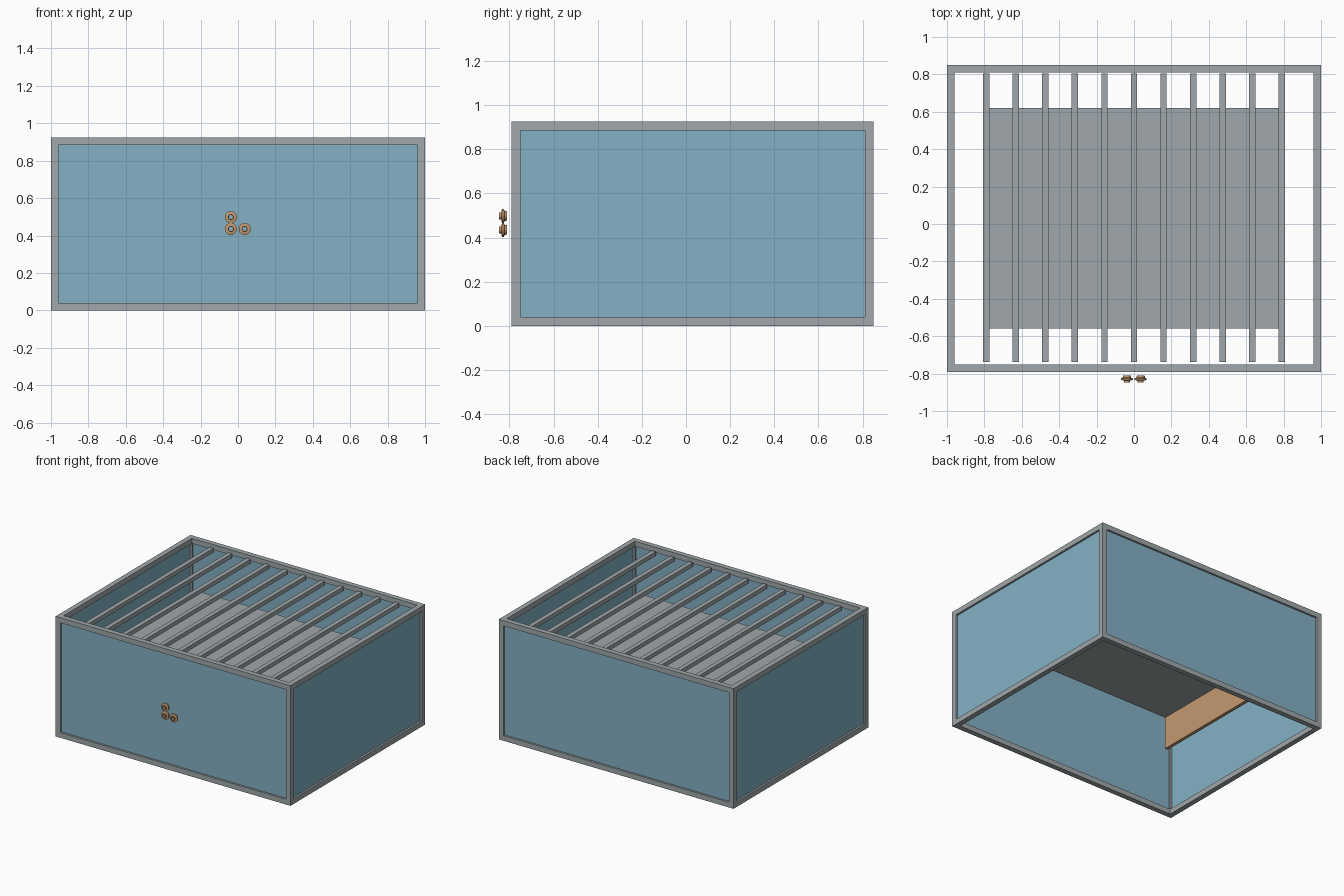
import bpy, bmesh, math

cube = bpy.data.objects.get("Cube")
if cube:
    bpy.data.objects.remove(cube, do_unlink=True)


def material(name, colour):
    m = bpy.data.materials.new(name)
    m.use_nodes = True
    m.diffuse_color = (*colour, 1)
    m.node_tree.nodes["Principled BSDF"].inputs["Base Color"].default_value = (*colour, 1)
    return m


GREY = material("warm grey", (0.35, 0.39, 0.405))
BLUE = material("dusty blue", (0.23, 0.44, 0.55))
TAN = material("copper tan", (0.55, 0.315, 0.16))


def finish(name, bm, mat):
    bmesh.ops.recalc_face_normals(bm, faces=bm.faces)
    mesh = bpy.data.meshes.new(name)
    bm.to_mesh(mesh)
    bm.free()
    mesh.materials.append(mat)
    ob = bpy.data.objects.new(name, mesh)
    bpy.context.scene.collection.objects.link(ob)
    return ob


def boxes(name, mat, spans):
    """One object made of boxes, each given as x, y and z ranges."""
    bm = bmesh.new()
    for span in spans:
        verts = bmesh.ops.create_cube(bm, size=1)["verts"]
        for v in verts:
            for i, (lo, hi) in enumerate(span):
                v.co[i] = lo + (hi - lo) * (v.co[i] + 0.5)
    return finish(name, bm, mat)


X0, X1, Y0, Y1, TOP = -1.0, 1.0, -0.79, 0.85, 0.925
W = 0.04            # frame bar width
PANEL = 0.005       # half panel thickness

# Open box frame: rails on top and bottom, corner posts between them
x_ends = [(X0, X0 + W), (X1 - W, X1)]
y_ends = [(Y0, Y0 + W), (Y1 - W, Y1)]
z_ends = [(0, W), (TOP - W, TOP)]
inner_x, inner_y, inner_z = (X0 + W, X1 - W), (Y0 + W, Y1 - W), (W, TOP - W)
bars = [((X0, X1), y, z) for y in y_ends for z in z_ends]
bars += [(x, inner_y, z) for x in x_ends for z in z_ends]
bars += [(x, y, inner_z) for x in x_ends for y in y_ends]
boxes("frame", GREY, bars)


# Thin wall panels set halfway into the frame
def thin(span):
    mid = sum(span) / 2
    return (mid - PANEL, mid + PANEL)


for name, span in zip(("right_panel", "left_panel"), x_ends):
    boxes(name, BLUE, [(thin(span), inner_y, inner_z)])
for name, span in zip(("front_panel", "back_panel"), y_ends):
    boxes(name, BLUE, [(inner_x, thin(span), inner_z)])

# Row of roof slats
slats = []
for i in range(-5, 6):
    x = i * 0.158
    slats.append(((x - 0.017, x + 0.017), (-0.737, 0.805), (0.868, 0.9)))
boxes("roof_slats", GREY, slats)

# Bench inside: flat top on two side boards
boxes("bench_top", GREY, [((-0.785, 0.785), (-0.56, 0.62), (0.62, 0.64))])
for side, name in ((-1, "bench_board_right"), (1, "bench_board_left")):
    span = tuple(sorted((side * 0.755, side * 0.78)))
    boxes(name, TAN, [(span, (-0.56, 0.62), (0.37, 0.62))])


# Three small turned rings on the front
def ring(name, x, z, sides=32):
    profile = [(0.011, -0.811), (0.021, -0.811), (0.023, -0.822), (0.032, -0.825),
               (0.032, -0.834), (0.016, -0.837), (0.016, -0.847), (0.011, -0.847)]
    bm = bmesh.new()
    loops = []
    for s in range(sides):
        a = math.tau * s / sides
        loops.append([bm.verts.new((x + r * math.cos(a), y, z + r * math.sin(a)))
                      for r, y in profile])
    for s in range(sides):
        a, b = loops[s], loops[(s + 1) % sides]
        for k in range(len(profile)):
            n = (k + 1) % len(profile)
            bm.faces.new((a[k], a[n], b[n], b[k]))
    ob = finish(name, bm, TAN)
    bpy.ops.object.select_all(action="DESELECT")
    ob.select_set(True)
    bpy.context.view_layer.objects.active = ob
    bpy.ops.object.shade_smooth_by_angle(angle=math.radians(30))


ring("upper_ring", -0.038, 0.498)
ring("lower_ring", -0.038, 0.435)
ring("side_ring", 0.036, 0.435)
